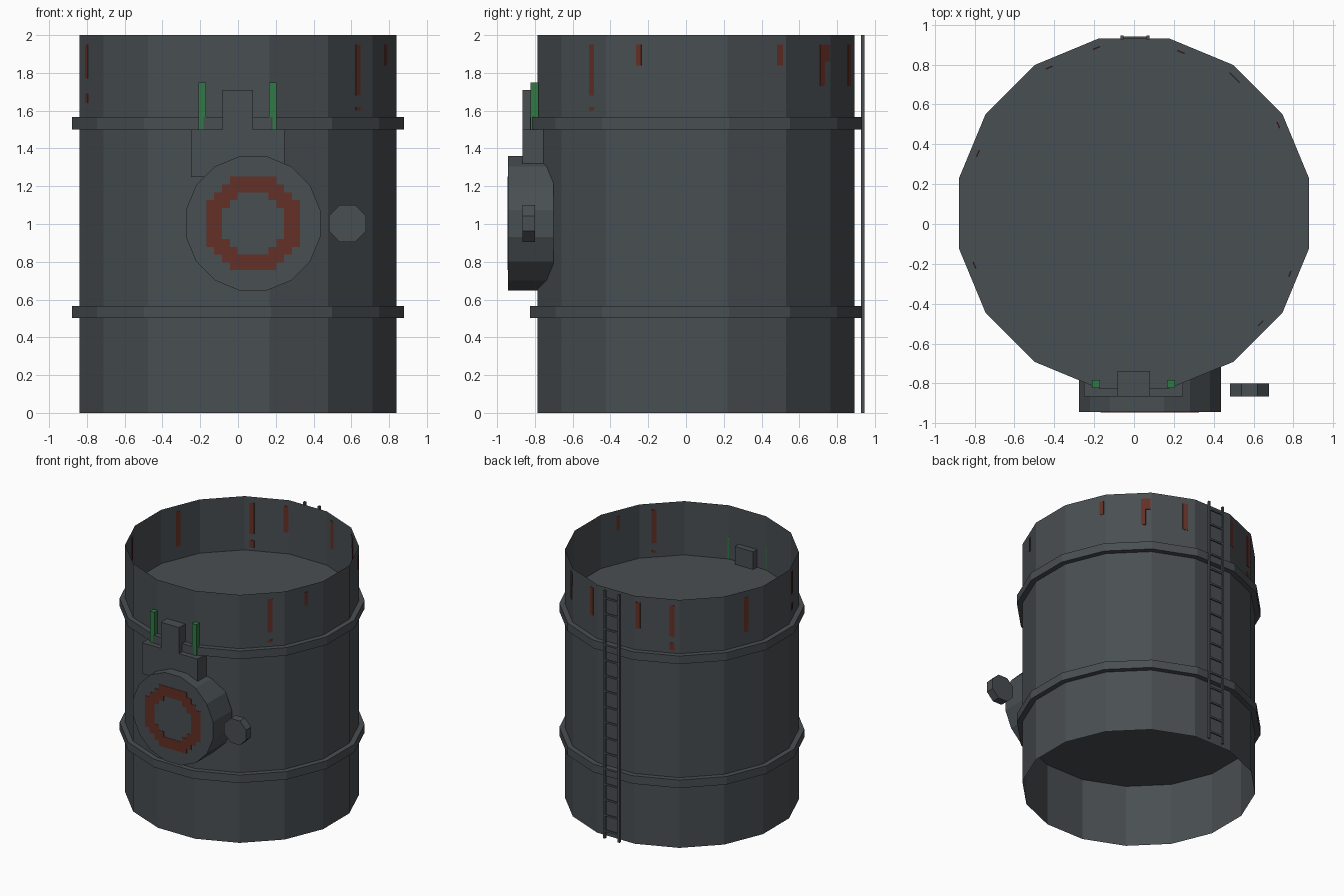
import bpy, bmesh, math
from mathutils import Matrix, Vector

cube = bpy.data.objects.get("Cube")
if cube:
    bpy.data.objects.remove(cube, do_unlink=True)


def material(name, rgb):
    m = bpy.data.materials.new(name)
    m.use_nodes = True
    m.diffuse_color = (*rgb, 1)
    m.node_tree.nodes["Principled BSDF"].inputs["Base Color"].default_value = (*rgb, 1)
    return m


STEEL = material("dark steel", (0.066, 0.077, 0.084))
RUST = material("rust red", (0.127, 0.029, 0.019))
GREEN = material("signal green", (0.03, 0.19, 0.06))

SIDES = 16
STEP = 2 * math.pi / SIDES
AXIS_Y = 0.053      # tank axis
WALL = 0.839        # distance from the axis to each flat of the wall


def finish(bm, name, mat):
    bmesh.ops.recalc_face_normals(bm, faces=bm.faces)
    mesh = bpy.data.meshes.new(name)
    bm.to_mesh(mesh)
    bm.free()
    mesh.materials.append(mat)
    ob = bpy.data.objects.new(name, mesh)
    bpy.context.collection.objects.link(ob)
    return ob


def prism(name, sides, apothem, depth, matrix, capped=True):
    """Prism with flats facing along its local axes."""
    r = apothem / math.cos(math.pi / sides)
    bm = bmesh.new()
    bmesh.ops.create_cone(bm, cap_ends=capped, segments=sides, radius1=r, radius2=r, depth=depth)
    turn = Matrix.Rotation(math.pi / sides, 4, 'Z')
    bmesh.ops.transform(bm, matrix=matrix @ turn, verts=bm.verts)
    return finish(bm, name, STEEL)


def add_box(bm, lo, hi, matrix=Matrix()):
    lo, hi = Vector(lo), Vector(hi)
    fit = Matrix.Translation((lo + hi) / 2) @ Matrix.Diagonal((*(hi - lo), 1))
    bmesh.ops.create_cube(bm, size=1, matrix=matrix @ fit)


def boxes(name, mat, spans):
    bm = bmesh.new()
    for lo, hi in spans:
        add_box(bm, lo, hi)
    return finish(bm, name, mat)


# Tank: open single wall, with two solid hoops that also close it inside
prism("tank_wall", SIDES, WALL, 2, Matrix.Translation((0, AXIS_Y, 1)), capped=False)
for name, z in (("lower_hoop", 0.534), ("upper_hoop", 1.534)):
    prism(name, SIDES, 0.879, 0.065, Matrix.Translation((0, AXIS_Y, z)))

# Front hatch and the small knob beside it
facing = Matrix.Rotation(math.pi / 2, 4, 'X')
prism("hatch_drum", SIDES, 0.356, 0.242, Matrix.Translation((0.08, -0.822, 1.003)) @ facing)
prism("side_knob", 8, 0.098, 0.065, Matrix.Translation((0.58, -0.832, 1.003)) @ facing)

# Stepped rust ring painted on the hatch, made from grid cells
CELL = 0.0412
bm = bmesh.new()
bmesh.ops.create_grid(bm, x_segments=12, y_segments=12, size=6)
outside = []
for f in bm.faces:
    c = f.calc_center_median()
    u, v = abs(c.x), abs(c.y)
    if u + v > 8.2 or (max(u, v) < 4 and u + v < 5.2):
        outside.append(f)
bmesh.ops.delete(bm, geom=outside, context='FACES')
bmesh.ops.transform(bm, verts=bm.verts, matrix=Matrix.Translation((0.08, -0.946, 1.003))
                    @ facing @ Matrix.Scale(CELL, 4))
bmesh.ops.recalc_face_normals(bm, faces=bm.faces)
if sum(f.normal.y for f in bm.faces) > 0:
    bmesh.ops.reverse_faces(bm, faces=bm.faces)
ring = bmesh.ops.extrude_face_region(bm, geom=bm.faces[:])["geom"]
bmesh.ops.translate(bm, vec=(0, 0.004, 0), verts=[g for g in ring if isinstance(g, bmesh.types.BMVert)])
finish(bm, "hatch_rust_ring", RUST)

# Bracket above the hatch, its post and the two green rods
boxes("hatch_bracket", STEEL, [((-0.25, -0.865, 1.25), (0.245, -0.742, 1.5))])
boxes("bracket_post", STEEL, [((-0.083, -0.865, 1.45), (0.08, -0.738, 1.71))])
for name, x in (("right_rod", -0.19), ("left_rod", 0.185)):
    boxes(name, GREEN, [((x - 0.02, -0.823, 1.48), (x + 0.02, -0.782, 1.75))])

# Ladder up the back
X0, X1 = -0.06, 0.07
boxes("ladder_rails", STEEL,
      [((x - 0.008, 0.927, 0), (x + 0.008, 0.945, 2)) for x in (X0, X1)])
boxes("ladder_rungs", STEEL,
      [((X0, 0.93, z - 0.007), (X1, 0.942, z + 0.007))
       for z in (0.0625 + 0.125 * i for i in range(16))])

# Rust streaks through the wall: angle in degrees, width, bottom, top
streaks = [
    (-41, 0.036, 1.68, 1.95), (-41, 0.036, 1.6, 1.62),
    (-21.2, 0.03, 1.84, 1.95),
    (31.5, 0.034, 1.84, 1.95),
    (52.3, 0.036, 1.73, 1.95), (53.5, 0.07, 1.86, 1.95),
    (73.8, 0.04, 1.73, 1.95),
    (102.8, 0.036, 1.74, 1.95),
    (120.2, 0.036, 1.7, 1.95), (120.2, 0.036, 1.59, 1.65),
    (159, 0.036, 1.67, 1.95),
    (198, 0.036, 1.77, 1.95), (198, 0.036, 1.64, 1.69),
]
bm = bmesh.new()
for degrees, width, low, high in streaks:
    angle = math.radians(degrees)
    flat = round(angle / STEP) * STEP
    t = WALL * math.tan(angle - flat)
    place = Matrix.Translation((0, AXIS_Y, 0)) @ Matrix.Rotation(flat, 4, 'Z')
    add_box(bm, (WALL - 0.003, t - width / 2, low), (WALL + 0.003, t + width / 2, high), place)
finish(bm, "wall_rust_streaks", RUST)
